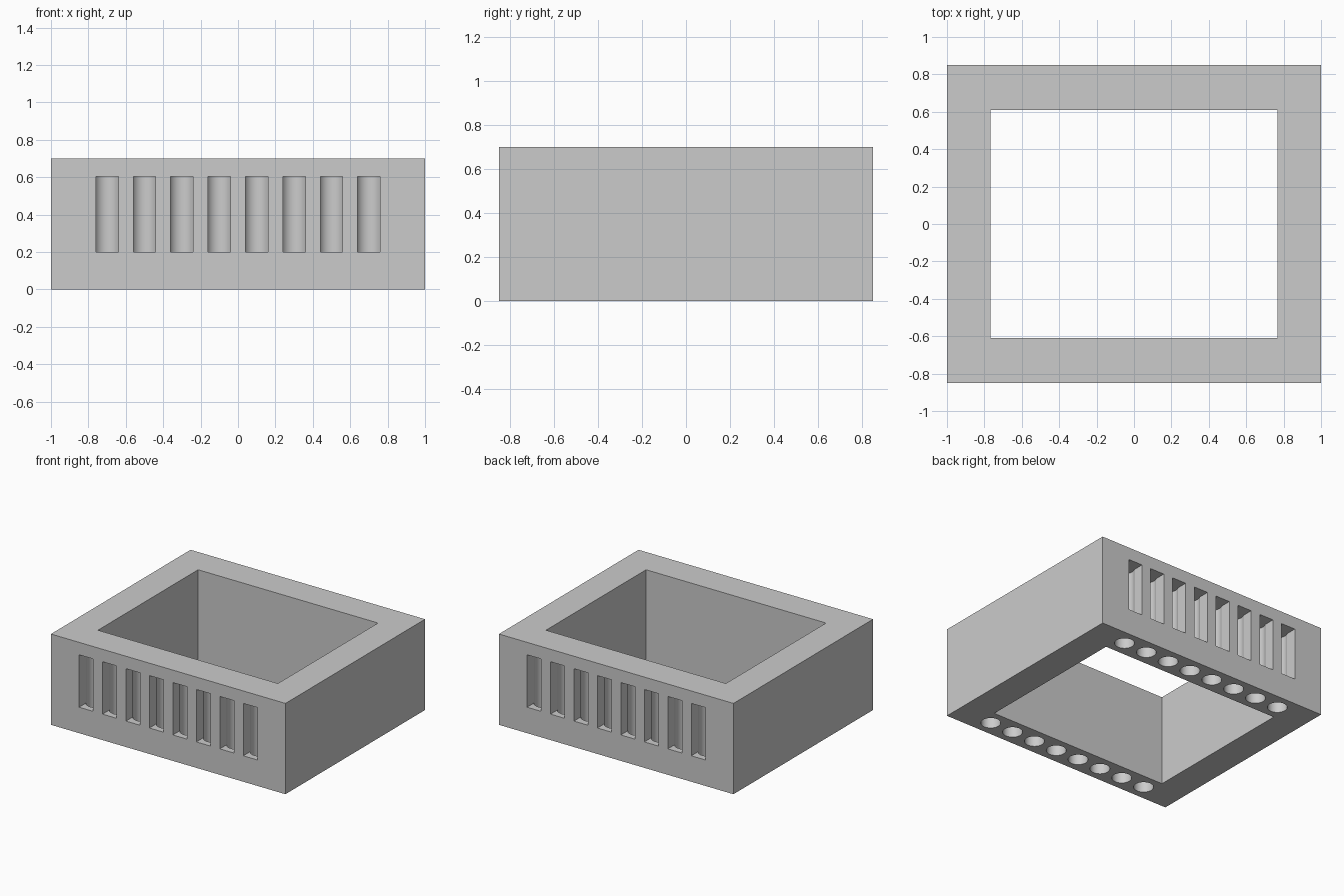
import bpy
import math

cube = bpy.data.objects.get("Cube")
if cube:
    bpy.data.objects.remove(cube, do_unlink=True)

# Overall sizes
WIDTH, DEPTH, HEIGHT = 2.0, 1.7, 0.7
INNER_X, INNER_Y = 1.535, 1.22
ROW_Y = 0.73
SLOT_LOW, SLOT_TOP, SLOT_W = 0.2, 0.604, 0.12
BORE_R = 0.07
COLUMNS = [-0.7 + 0.2 * i for i in range(8)]

grey = bpy.data.materials.new("plain grey")
grey.use_nodes = True
grey.diffuse_color = (0.6, 0.6, 0.6, 1)
grey.node_tree.nodes["Principled BSDF"].inputs["Base Color"].default_value = (0.6, 0.6, 0.6, 1)


def box(name, size, centre):
    bpy.ops.mesh.primitive_cube_add(size=1, location=centre)
    ob = bpy.context.object
    ob.name = name
    ob.scale = size
    bpy.ops.object.transform_apply(location=True, rotation=False, scale=True)
    ob.data.materials.append(grey)
    return ob


def bore(name, x, y):
    bpy.ops.mesh.primitive_cylinder_add(vertices=48, radius=BORE_R, depth=SLOT_TOP + 0.1,
                                        location=(x, y, (SLOT_TOP - 0.1) / 2))
    ob = bpy.context.object
    ob.name = name
    bpy.ops.object.transform_apply(location=True, rotation=False, scale=True)
    ob.data.materials.append(grey)
    return ob


def join(parts):
    bpy.ops.object.select_all(action='DESELECT')
    for p in parts:
        p.select_set(True)
    bpy.context.view_layer.objects.active = parts[0]
    bpy.ops.object.join()
    return parts[0]


def cut(target, cutter):
    cutter.hide_render = True
    mod = target.modifiers.new("cut", 'BOOLEAN')
    mod.operation = 'DIFFERENCE'
    mod.solver = 'EXACT'
    mod.object = cutter
    bpy.ops.object.select_all(action='DESELECT')
    target.select_set(True)
    bpy.context.view_layer.objects.active = target
    bpy.ops.object.modifier_apply(modifier=mod.name)
    bpy.data.objects.remove(cutter, do_unlink=True)


# Rectangular frame with an open middle
frame = box("slotted_frame", (WIDTH, DEPTH, HEIGHT), (0, 0, HEIGHT / 2))
cut(frame, box("middle_cutter", (INNER_X, INNER_Y, 2), (0, 0, HEIGHT / 2)))

# Round bores rising from the underside, front and back rows
cut(frame, join([bore("bore_cutter", x, s * ROW_Y) for s in (-1, 1) for x in COLUMNS]))

# Windows opening the bores to the front and back faces
reach = 0.2
slots = [box("slot_cutter", (SLOT_W, reach, SLOT_TOP - SLOT_LOW),
             (x, s * (ROW_Y + reach / 2), (SLOT_TOP + SLOT_LOW) / 2))
         for s in (-1, 1) for x in COLUMNS]
cut(frame, join(slots))

# Smooth bore walls, crisp edges elsewhere
bpy.ops.object.select_all(action='DESELECT')
frame.select_set(True)
bpy.context.view_layer.objects.active = frame
bpy.ops.object.shade_smooth_by_angle(angle=math.radians(30))
